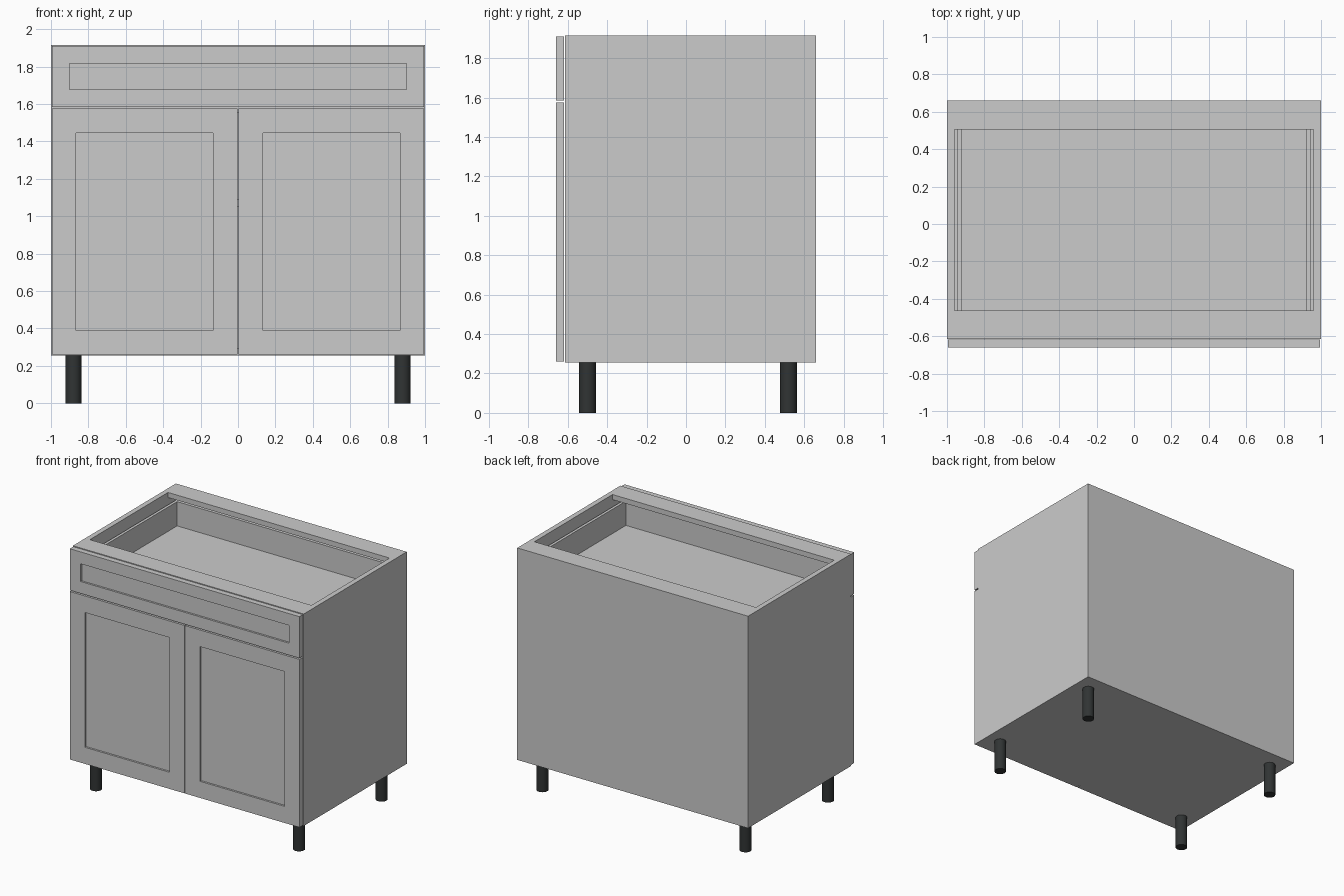
import bpy, bmesh
from mathutils import Vector

if "Cube" in bpy.data.objects:
    bpy.data.objects.remove(bpy.data.objects["Cube"])


def finish(name, bm, mat=None):
    mesh = bpy.data.meshes.new(name)
    bm.to_mesh(mesh)
    bm.free()
    ob = bpy.data.objects.new(name, mesh)
    bpy.context.collection.objects.link(ob)
    if mat:
        mesh.materials.append(mat)
    return ob


def box_bm(x, y, z):
    bm = bmesh.new()
    bmesh.ops.create_cube(bm, size=1)
    lo, hi = Vector((x[0], y[0], z[0])), Vector((x[1], y[1], z[1]))
    for v in bm.verts:
        v.co = Vector([hi[i] if v.co[i] > 0 else lo[i] for i in range(3)])
    return bm


def box(name, x, y, z):
    return finish(name, box_bm(x, y, z))


def shaker(name, x, z, frame, depth=0.015):
    # Slab whose front face is inset and pushed back
    bm = box_bm(x, (FRONT, FACE - 0.003), z)
    bm.normal_update()
    face = min(bm.faces, key=lambda f: f.calc_center_median().y)
    bmesh.ops.inset_region(bm, faces=[face], thickness=frame, use_even_offset=True)
    ring = [v.co.copy() for v in face.verts]
    new = bmesh.ops.extrude_discrete_faces(bm, faces=[face])["faces"][0]
    for v in new.verts:
        v.co.y += depth
    bmesh.ops.recalc_face_normals(bm, faces=bm.faces)
    return finish(name, bm)


FRONT, FACE, BACK = -0.66, -0.615, 0.66
BOTTOM, TOP = 0.255, 1.915
T = 0.04          # board thickness
IN = 1 - T        # inner half width

# Carcass
for side, s in (("left", -1), ("right", 1)):
    box(side + "_side_panel", sorted((s * IN, s)), (FACE, BACK), (BOTTOM, TOP))
box("bottom_panel", (-IN, IN), (FACE, BACK), (BOTTOM, BOTTOM + T))
box("back_panel", (-IN, IN), (BACK - T, BACK), (BOTTOM + T, TOP - T))
box("back_stretcher", (-IN, IN), (0.505, BACK), (TOP - T, TOP))
box("front_stretcher", (-IN, IN), (FACE, -0.462), (TOP - T, TOP))
box("middle_rail", (-IN, IN), (FACE, -0.462), (1.555, 1.595))
box("shelf", (-IN, IN), (-0.56, BACK - T), (1.05, 1.09))

# Drawer box
DZ = (1.605, 1.83)
for side, s in (("left", -1), ("right", 1)):
    box(side + "_drawer_side", sorted((s * 0.923, s * 0.945)), (FACE, 0.59), DZ)
box("drawer_back", (-0.923, 0.923), (0.565, 0.59), DZ)
box("drawer_box_front", (-0.923, 0.923), (FACE, -0.575), DZ)
box("drawer_floor", (-0.923, 0.923), (-0.575, 0.565), (1.62, 1.64))

# Drawer front and doors
shaker("drawer_front", (-0.995, 0.995), (1.585, 1.91), 0.093)
shaker("left_door", (-0.995, -0.003), (0.26, 1.575), 0.13)
shaker("right_door", (0.003, 0.995), (0.26, 1.575), 0.13)

# Legs
black = bpy.data.materials.new("leg_black")
black.diffuse_color = (0.03, 0.034, 0.034, 1)
black.use_nodes = True
black.node_tree.nodes["Principled BSDF"].inputs["Base Color"].default_value = black.diffuse_color
for row, y in (("front", -0.5), ("back", 0.52)):
    for side, x in (("left", -0.88), ("right", 0.88)):
        bm = bmesh.new()
        bmesh.ops.create_cone(bm, cap_ends=True, segments=32, radius1=0.043,
                              radius2=0.043, depth=BOTTOM)
        bmesh.ops.translate(bm, verts=bm.verts, vec=(x, y, BOTTOM / 2))
        leg = finish(f"{row}_{side}_leg", bm, black)
        bpy.ops.object.select_all(action='DESELECT')
        leg.select_set(True)
        bpy.context.view_layer.objects.active = leg
        bpy.ops.object.shade_smooth_by_angle()
